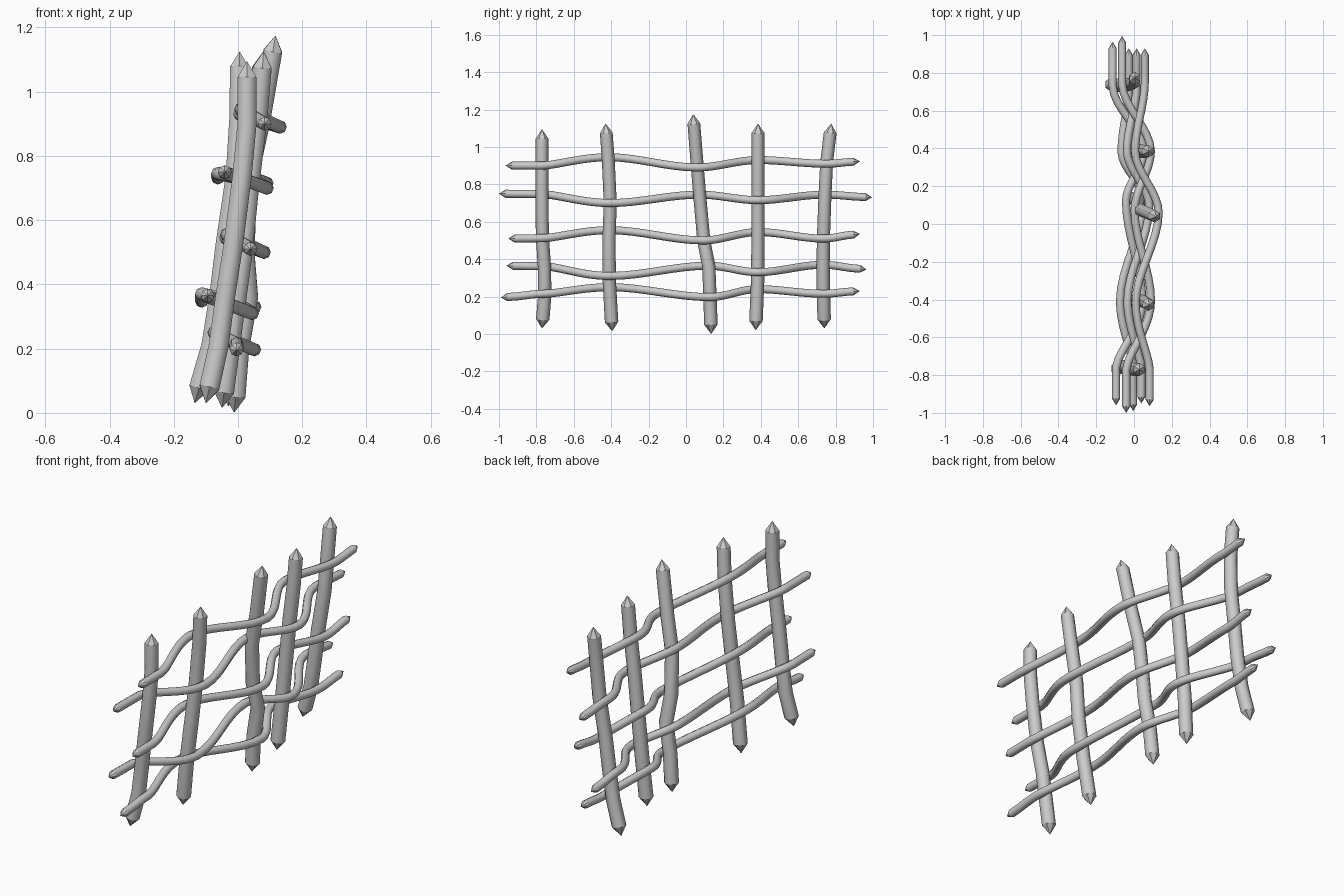
import bpy, bmesh, math
from mathutils import Vector

if "Cube" in bpy.data.objects:
    bpy.data.objects.remove(bpy.data.objects["Cube"])


def tube(name, pts, r0, r1, tip, up, sides=6):
    """Pole through pts with a pointed cone at each end."""
    pts = [Vector(p) for p in pts]
    a, b = pts[0].copy(), pts[-1].copy()
    pts[0] = a + (pts[1] - a).normalized() * tip
    pts[-1] = b + (pts[-2] - b).normalized() * tip
    bm = bmesh.new()
    rings = []
    n = len(pts)
    for i, p in enumerate(pts):
        t = (pts[min(i + 1, n - 1)] - pts[max(i - 1, 0)]).normalized()
        u = (up - t * up.dot(t)).normalized()
        v = t.cross(u)
        r = r0 + (r1 - r0) * i / (n - 1)
        rings.append([bm.verts.new(p + r * (math.cos(k) * u + math.sin(k) * v))
                      for k in (2 * math.pi * s / sides for s in range(sides))])
    for q, w in zip(rings, rings[1:]):
        for s in range(sides):
            e = (s + 1) % sides
            bm.faces.new((q[s], q[e], w[e], w[s])).smooth = True
    va, vb = bm.verts.new(a), bm.verts.new(b)
    for s in range(sides):
        e = (s + 1) % sides
        bm.faces.new((rings[0][e], rings[0][s], va))
        bm.faces.new((rings[-1][s], rings[-1][e], vb))
    bm.normal_update()
    me = bpy.data.meshes.new(name)
    bm.to_mesh(me)
    bm.free()
    bpy.context.collection.objects.link(bpy.data.objects.new(name, me))


def at_height(stake, z):
    for p, q in zip(stake, stake[1:]):
        if p[2] <= z <= q[2]:
            return Vector(p).lerp(Vector(q), (z - p[2]) / (q[2] - p[2]))


# Upright stakes: leaning, slightly crooked centre lines
stakes = [
    [(-.10, -.77, .03), (-.06, -.755, .21), (-.04, -.757, .36), (-.015, -.768, .52),
     (.013, -.77, .74), (.028, -.77, .90), (.028, -.77, 1.095)],
    [(-.05, -.395, .015), (-.015, -.41, .28), (.015, -.412, .50), (.035, -.405, .70),
     (.062, -.415, .92), (.08, -.43, 1.125)],
    [(-.012, .135, .0), (-.004, .128, .20), (.012, .122, .36), (.026, .095, .50),
     (.055, .075, .72), (.077, .06, .90), (.117, .038, 1.175)],
    [(-.03, .372, .02), (-.008, .383, .28), (.015, .385, .52), (.035, .385, .72),
     (.06, .385, .92), (.078, .385, 1.125)],
    [(-.135, .74, .03), (-.083, .735, .21), (-.058, .733, .37), (-.04, .735, .52),
     (-.008, .743, .74), (.003, .752, .92), (.005, .777, 1.125)],
]
# extra kink of the middle stake, which the rods do not follow
kink = [0, .008, .02, -.005, -.025, -.008, 0]
for i, s in enumerate(stakes):
    pts = [(x + (k if i == 2 else 0), y, z) for (x, y, z), k in zip(s, kink)]
    tube(f"stake_{i + 1}", pts, .036, .034, .05, Vector((0, 1, 0)))

# Woven rods: end y's, then heights at left end, five crossings, right end
rods = [
    (-.99, .93, (.195, .215, .25, .197, .24, .215, .23)),
    (-.96, .965, (.365, .362, .31, .365, .33, .37, .345)),
    (-.95, .93, (.51, .512, .555, .50, .545, .51, .535)),
    (-1.0, .995, (.75, .748, .70, .745, .715, .745, .73)),
    (-.965, .93, (.90, .90, .945, .89, .93, .91, .923)),
]
for j, (y0, y1, hs) in enumerate(rods):
    knots = []
    for i, s in enumerate(stakes):
        side = 1 if (i + j) % 2 == 0 else -1
        knots.append(at_height(s, hs[i + 1]) + Vector((.055 * side, 0, 0)))
    knots.insert(0, Vector((knots[0].x, y0, hs[0])))
    knots.append(Vector((knots[-1].x, y1, hs[6])))
    path = []
    for n, (p, q) in enumerate(zip(knots, knots[1:])):
        for k in range(8):
            t = k / 8
            w = t ** .8 if n == 1 else t
            f = w * w * (3 - 2 * w)
            path.append((p.x + (q.x - p.x) * f, p.y + (q.y - p.y) * t, p.z + (q.z - p.z) * f))
    path.append(tuple(knots[-1]))
    # drop samples swallowed by the pointed ends
    path = [path[0]] + path[3:-3] + [path[-1]]
    tube(f"woven_rod_{j + 1}", path, .0215, .021, .035, Vector((0, 0, 1)), 8)
